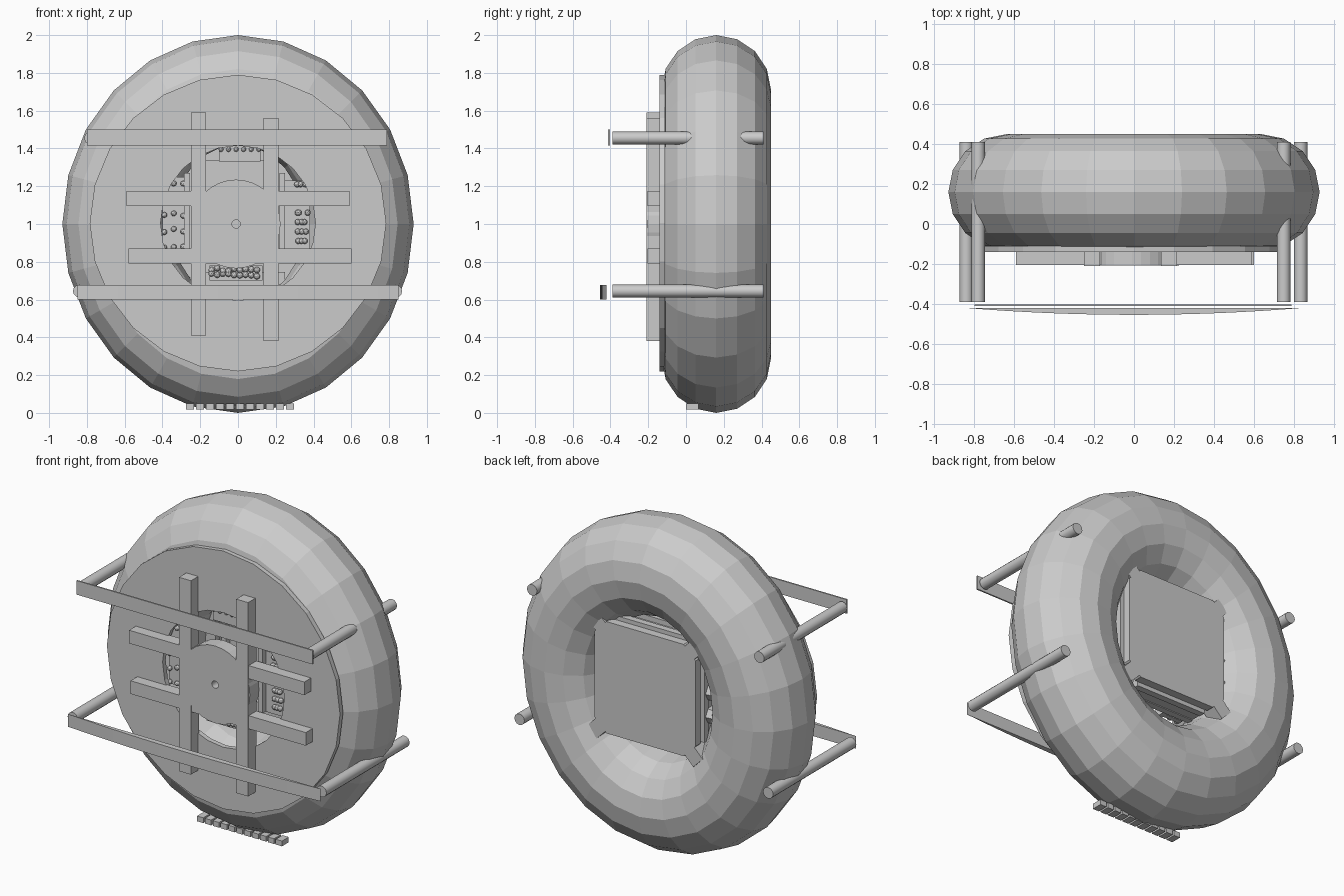
import bpy, bmesh, math, random
from mathutils import Matrix, Vector

cube = bpy.data.objects.get("Cube")
if cube:
    bpy.data.objects.remove(cube, do_unlink=True)
random.seed(4)

gray = bpy.data.materials.new("plain_gray")
gray.use_nodes = True
gray.diffuse_color = (0.6, 0.6, 0.6, 1)
gray.node_tree.nodes["Principled BSDF"].inputs["Base Color"].default_value = (0.6, 0.6, 0.6, 1)


def finish(name, bm):
    bmesh.ops.recalc_face_normals(bm, faces=bm.faces)
    mesh = bpy.data.meshes.new(name)
    bm.to_mesh(mesh)
    bm.free()
    mesh.materials.append(gray)
    obj = bpy.data.objects.new(name, mesh)
    bpy.context.collection.objects.link(obj)
    return obj


def box(name, x0, x1, y0, y1, z0, z1):
    bm = bmesh.new()
    size = Matrix.Diagonal((x1 - x0, y1 - y0, z1 - z0, 1))
    mid = Matrix.Translation(((x0 + x1) / 2, (y0 + y1) / 2, (z0 + z1) / 2))
    bmesh.ops.create_cube(bm, size=1, matrix=mid @ size)
    return finish(name, bm)


def prism(name, outline, y0, y1):
    """Extrude an x-z outline along y."""
    bm = bmesh.new()
    face = bm.faces.new([bm.verts.new((x, y0, z)) for x, z in outline])
    ext = bmesh.ops.extrude_face_region(bm, geom=[face])["geom"]
    bmesh.ops.translate(bm, vec=(0, y1 - y0, 0),
                        verts=[v for v in ext if isinstance(v, bmesh.types.BMVert)])
    return finish(name, bm)


def revolve(name, profile, steps, cx=0, cz=1, sx=1, sz=1):
    """Closed (radius, y) profile swept round the y axis."""
    bm = bmesh.new()
    rings = []
    for i in range(steps):
        a = 2 * math.pi * i / steps
        rings.append([bm.verts.new((cx + r * sx * math.sin(a), y, cz + r * sz * math.cos(a)))
                      for r, y in profile])
    n = len(profile)
    for i in range(steps):
        a, b = rings[i], rings[(i + 1) % steps]
        for j in range(n):
            k = (j + 1) % n
            bm.faces.new((a[j], a[k], b[k], b[j]))
    return finish(name, bm)


def ring(name, inner, outer, y0, y1, steps, **kw):
    return revolve(name, [(inner, y0), (outer, y0), (outer, y1), (inner, y1)], steps, **kw)


# Tyre: faceted, slightly narrower than it is tall
bm = bmesh.new()
major, minor = 24, 16
rows = []
for i in range(major):
    a = 2 * math.pi * i / major
    row = []
    for j in range(minor):
        b = 2 * math.pi * j / minor
        c = 0.29 * math.cos(b)
        row.append(bm.verts.new(((0.64 + c) * math.sin(a), 0.16 + 0.29 * math.sin(b),
                                 1 + (0.71 + c) * math.cos(a))))
    rows.append(row)
for i in range(major):
    for j in range(minor):
        p, q, k = rows[i], rows[(i + 1) % major], (j + 1) % minor
        bm.faces.new((p[j], p[k], q[k], q[j]))
finish("tyre", bm)

# Front plate with a round opening, and the hub with a pin hole
ring("front_plate", 0.41, 0.785, -0.14, -0.11, 24, cz=1.005)
ring("hub", 0.022, 0.235, -0.207, -0.12, 32, cx=-0.01)

# Crossed bars
for name, x, z0, z1 in (("left", 0.175, 0.38, 1.56), ("right", -0.21, 0.41, 1.59)):
    box(name + "_upright_bar", x - 0.04, x + 0.04, -0.21, -0.13, z0, z1)
for name, z, x0, x1 in (("upper", 1.135, -0.59, 0.59), ("lower", 0.83, -0.58, 0.60)):
    box(name + "_cross_bar", x0, x1, -0.205, -0.13, z - 0.04, z + 0.04)

# Bumper rods through the tyre
for name, x, z in (("upper_left", 0.75, 1.455), ("upper_right", -0.78, 1.455),
                   ("lower_left", 0.835, 0.645), ("lower_right", -0.84, 0.645)):
    bm = bmesh.new()
    place = Matrix.Translation((x, 0.01, z)) @ Matrix.Rotation(math.pi / 2, 4, 'X')
    bmesh.ops.create_cone(bm, cap_ends=True, segments=12, radius1=0.034, radius2=0.034,
                          depth=0.8, matrix=place)
    rod = finish(name + "_rod", bm)
    for p in rod.data.polygons:
        p.use_smooth = len(p.vertices) == 4
box("upper_bumper", -0.80, 0.79, -0.412, -0.403, 1.415, 1.5)

# Lower bumper: bowed front, straight back
bm = bmesh.new()
arc = [(0.85 * t / 8, -0.455 + 0.035 * (t / 8) ** 2) for t in range(-8, 9)]
face = bm.faces.new([bm.verts.new((x, y, 0.6)) for x, y in arc])
ext = bmesh.ops.extrude_face_region(bm, geom=[face])["geom"]
bmesh.ops.translate(bm, vec=(0, 0, 0.077),
                    verts=[v for v in ext if isinstance(v, bmesh.types.BMVert)])
finish("lower_bumper", bm)

# Inner housing: back plate with clipped corners
cx, cz, h, c = 0.01, 1.04, 0.34, 0.08
outline = []
for sx, sz in ((1, 1), (1, -1), (-1, -1), (-1, 1)):
    pair = [(cx + sx * (h - c), cz + sz * h), (cx + sx * h, cz + sz * (h - c))]
    outline += pair if sx * sz > 0 else pair[::-1]
prism("housing_back", outline, 0.33, 0.38)

# Corner lugs
for sx in (-1, 1):
    for sz in (-1, 1):
        x, z = cx + sx * 0.325, cz + sz * 0.325
        bm = bmesh.new()
        turn = Matrix.Rotation(math.pi / 4, 4, 'Y')
        bmesh.ops.create_cube(bm, size=0.09, matrix=Matrix.Translation((x, 0.335, z)) @ turn)
        finish("corner_lug", bm)

# Channels along the four sides of the housing: two flanges and a web
for s in (-1, 1):
    x = cx + s * 0.33
    for y in (0.19, 0.29):
        box("side_channel_flange", x - 0.035, x + 0.035, y, y + 0.04, cz - 0.25, cz + 0.25)
    box("side_channel_web", x - 0.03, x + 0.005, 0.19, 0.33, cz - 0.25, cz + 0.25)
    z = cz + s * 0.33
    for y in (0.19, 0.29):
        box("end_channel_flange", cx - 0.24, cx + 0.24, y, y + 0.04, z - 0.035, z + 0.035)
    box("end_channel_web", cx - 0.24, cx + 0.24, 0.19, 0.33, z - 0.03, z + 0.005)

# Fingers with tapered tips on the right side
for z in (0.94, 1.08, 1.2):
    bm = bmesh.new()
    place = Matrix.Translation((-0.39, 0.27, z)) @ Matrix.Rotation(-math.pi / 2, 4, 'Y')
    bmesh.ops.create_cone(bm, cap_ends=True, segments=6, radius1=0.055, radius2=0.035,
                          depth=0.14, matrix=place)
    finish("finger", bm)

# Stud panels behind the openings
box("right_stud_panel", -0.40, -0.26, -0.09, -0.06, 0.86, 1.25)
box("left_stud_panel", 0.24, 0.38, -0.09, -0.06, 0.86, 1.23)
box("top_stud_panel", -0.10, 0.12, -0.10, -0.04, 1.33, 1.42)
box("bottom_stud_panel", -0.15, 0.13, -0.09, -0.06, 0.70, 0.78)
for x in (-0.27, 0.235):
    box("panel_edge", x - 0.015, x + 0.015, -0.12, -0.05, 0.86, 1.27)


# Studs
def studs(name, points, radius):
    bm = bmesh.new()
    for x, z in points:
        bmesh.ops.create_icosphere(bm, subdivisions=2, radius=radius,
                                   matrix=Matrix.Translation((x, -0.1, z)))
    finish(name, bm)


def jitter(v):
    return v + random.uniform(-0.01, 0.01)


studs("right_studs", [(x, jitter(0.88 + 0.085 * k)) for x in (-0.39, -0.34, -0.29)
                      for k in range(5)], 0.015)
studs("left_studs", [(jitter(x), 0.91 + 0.05 * k) for x in (0.31, 0.33, 0.36)
                     for k in range(7)], 0.016)
studs("top_studs", [(-0.09 + 0.04 * k, 1.395) for k in range(6)], 0.013)
studs("bottom_studs", [(-0.14 + 0.03 * k, jitter(z)) for z in (0.73, 0.76)
                       for k in range(9)], 0.017)

# Row of small foot blocks under the tyre
for k in range(11):
    x = -0.255 + 0.053 * k
    box("foot_block", x - 0.021, x + 0.021, 0.0, 0.065, 0.018, 0.05)
